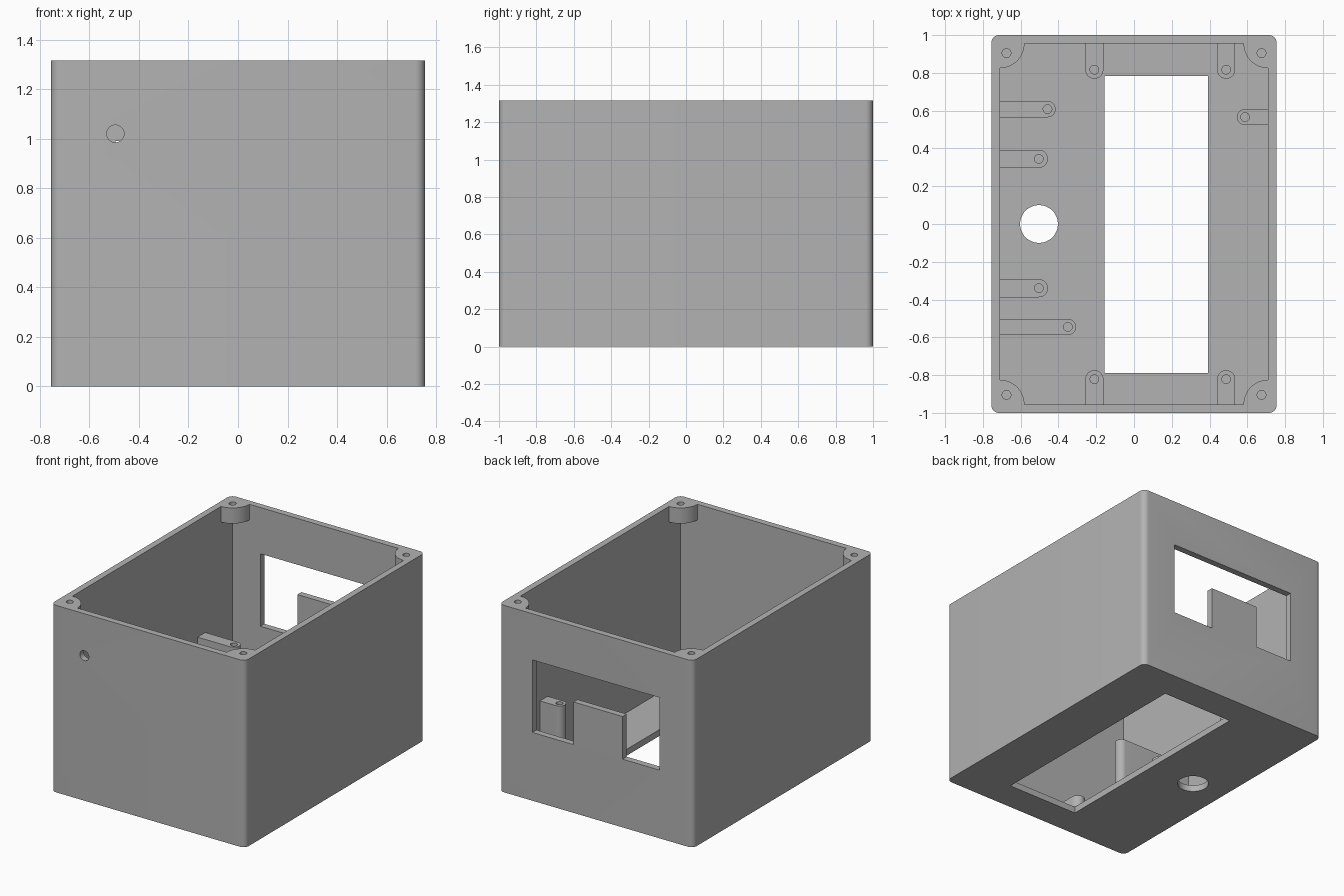
import bpy, bmesh, math
from math import cos, sin, pi, radians
from mathutils import Matrix

old = bpy.data.objects.get("Cube")
if old:
    bpy.data.objects.remove(old, do_unlink=True)

grey = bpy.data.materials.new("light_grey_plastic")
grey.use_nodes = True
colour = (0.45, 0.45, 0.45, 1)
grey.diffuse_color = colour
grey.node_tree.nodes["Principled BSDF"].inputs["Base Color"].default_value = colour

W, D, H, T = 0.755, 1.0, 1.315, 0.045   # half width, half depth, height, wall
IX, IY = W - T, D - T                   # inner half sizes


def extrude(name, outline, z0, z1):
    """Solid prism from a counter-clockwise outline."""
    bm = bmesh.new()
    base = bm.faces.new([bm.verts.new((x, y, z0)) for x, y in outline])
    top = bmesh.ops.extrude_face_region(bm, geom=[base])["geom"]
    verts = [v for v in top if isinstance(v, bmesh.types.BMVert)]
    bmesh.ops.translate(bm, verts=verts, vec=(0, 0, z1 - z0))
    bmesh.ops.recalc_face_normals(bm, faces=bm.faces)
    mesh = bpy.data.meshes.new(name)
    bm.to_mesh(mesh)
    bm.free()
    mesh.materials.append(grey)
    ob = bpy.data.objects.new(name, mesh)
    bpy.context.collection.objects.link(ob)
    return ob


def arc(cx, cy, r, a0, a1, n):
    angles = [radians(a0 + (a1 - a0) * i / n) for i in range(n + 1)]
    return [(cx + r * cos(a), cy + r * sin(a)) for a in angles]


def rect(x0, x1, y0, y1):
    return [(x0, y0), (x1, y0), (x1, y1), (x0, y1)]


def disc(cx, cy, r, n=32):
    return arc(cx, cy, r, 0, 360, n)[:-1]


def cut(ob, cutter):
    """Subtract the cutter and discard it."""
    mod = ob.modifiers.new("cut", "BOOLEAN")
    mod.operation, mod.solver, mod.object = "DIFFERENCE", "EXACT", cutter
    bpy.context.view_layer.objects.active = ob
    bpy.ops.object.modifier_apply(modifier=mod.name)
    bpy.data.objects.remove(cutter, do_unlink=True)


def smooth(ob):
    bpy.ops.object.select_all(action="DESELECT")
    ob.select_set(True)
    bpy.context.view_layer.objects.active = ob
    bpy.ops.object.shade_smooth_by_angle(angle=radians(30))


# Case: rounded upright corners, hollow, open at the top
R = 0.04
outline = []
for i, (sx, sy) in enumerate([(1, 1), (-1, 1), (-1, -1), (1, -1)]):
    outline += arc(sx * (W - R), sy * (D - R), R, 90 * i, 90 * i + 90, 8)
case = extrude("case", outline, 0, H)
cut(case, extrude("cavity", rect(-IX, IX, -IY, IY), T, H + 0.1))

# Floor openings
cut(case, extrude("floor_opening", rect(-0.157, 0.392, -0.788, 0.784), -0.1, 0.1))
cut(case, extrude("floor_hole", disc(-0.503, 0, 0.1, 48), -0.1, 0.1))

# Back window with a tab rising from its lower edge
window = extrude("back_window", [
    (-0.495, 0.48), (-0.207, 0.48), (-0.207, 0.78), (0.175, 0.78),
    (0.175, 0.48), (0.495, 0.48), (0.495, 0.99), (-0.495, 0.99)], -1.1, -0.9)
window.data.transform(Matrix.Rotation(pi / 2, 4, "X"))
cut(case, window)

# Small round hole in the front wall
hole = extrude("front_hole", disc(-0.495, 1.02, 0.035), 0.9, 1.1)
hole.data.transform(Matrix.Rotation(pi / 2, 4, "X"))
cut(case, hole)
smooth(case)

# Quarter-round lid screw bosses in the top corners
for i, (sx, sy, side) in enumerate([(-1, -1, "front_right"), (1, -1, "front_left"),
                                    (1, 1, "back_left"), (-1, 1, "back_right")]):
    cx, cy = sx * IX, sy * IY
    boss = extrude("lid_boss_" + side,
                   [(cx, cy)] + arc(cx, cy, 0.13, 90 * i, 90 * i + 90, 16), H - 0.11, H)
    cut(boss, extrude("screw_hole", disc(sx * 0.675, sy * 0.905, 0.023), H - 0.09, H + 0.1))
    smooth(boss)


def wall_boss(name, x, y, angle, half, height):
    """Round-nosed rib from a wall; angle is the way the nose points."""
    reach = (IX - abs(x) if angle in (0, 180) else IY - abs(y)) + 0.01
    rib = [(-reach, -half)] + arc(0, 0, half, -90, 90, 16) + [(-reach, half)]
    ob = extrude(name, rib, T - 0.01, height)
    ob.data.transform(Matrix.Translation((x, y, 0)) @ Matrix.Rotation(radians(angle), 4, "Z"))
    cut(ob, extrude("screw_hole", disc(x, y, 0.023), max(height - 0.2, T + 0.02), height + 0.1))
    smooth(ob)


# Tall board posts
for name, x, y, angle in [("back_right", -0.458, 0.608, 0), ("front_right", -0.35, -0.545, 0),
                          ("back_left", 0.588, 0.566, 180)]:
    wall_boss("board_post_" + name, x, y, angle, 0.043, 0.495)

# Middle posts either side of the round floor hole
for name, y in [("back", 0.345), ("front", -0.34)]:
    wall_boss("middle_post_" + name, -0.504, y, 0, 0.048, 0.33)

# Short posts at the ends of the floor opening
for x, side in [(-0.21, "right"), (0.488, "left")]:
    wall_boss("short_post_back_" + side, x, 0.817, -90, 0.048, 0.14)
    wall_boss("short_post_front_" + side, x, -0.822, 90, 0.048, 0.14)
